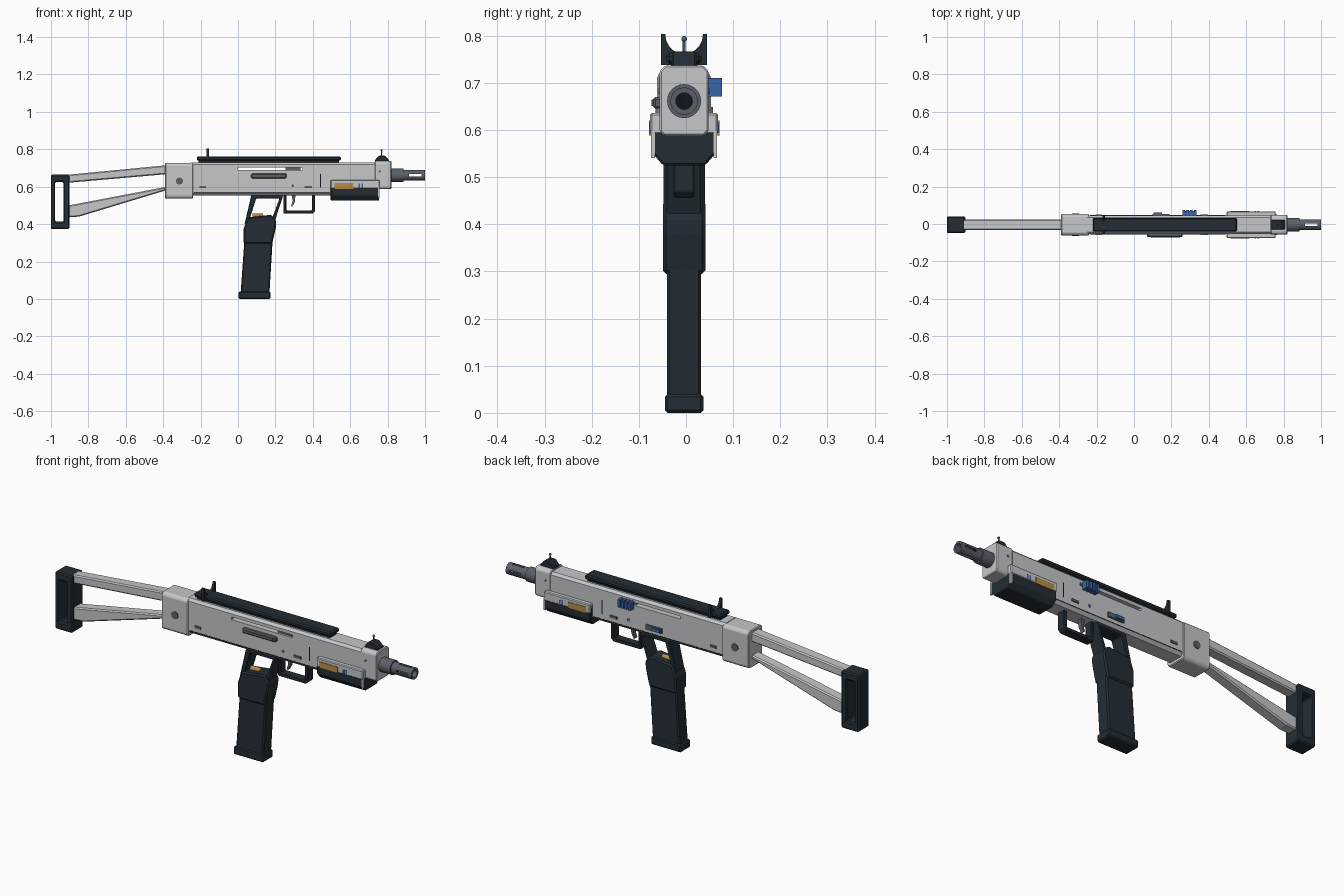
import bpy, bmesh, math
from mathutils import Vector, Matrix

if bpy.data.objects.get("Cube"):
    bpy.data.objects.remove(bpy.data.objects["Cube"])

YC = -0.004   # centre plane of the body


def material(name, rgb):
    m = bpy.data.materials.new(name)
    m.use_nodes = True
    m.diffuse_color = (*rgb, 1)
    b = next(n for n in m.node_tree.nodes if n.type == 'BSDF_PRINCIPLED')
    b.inputs["Base Color"].default_value = (*rgb, 1)
    return m


LIGHT = material("light_grey", (0.56, 0.57, 0.59))
DARK = material("dark_slate", (0.017, 0.027, 0.036))
GUN = material("gunmetal", (0.105, 0.12, 0.145))
BLACK = material("black", (0.006, 0.008, 0.01))
BLUE = material("blue", (0.04, 0.13, 0.4))
BRASS = material("brass", (0.46, 0.26, 0.06))


def finish(name, bm, mat, bevel=0.0):
    bmesh.ops.recalc_face_normals(bm, faces=bm.faces)
    me = bpy.data.meshes.new(name)
    bm.to_mesh(me)
    bm.free()
    me.materials.append(mat)
    ob = bpy.data.objects.new(name, me)
    bpy.context.collection.objects.link(ob)
    if bevel:
        mod = ob.modifiers.new("edge", 'BEVEL')
        mod.width, mod.segments, mod.limit_method = bevel, 1, 'ANGLE'
    return ob


def place(axis, p, d):
    # profile is (x, z) when extruded along y, (y, z) along x
    return Vector((p[0], YC + d, p[1])) if axis == 'y' else Vector((d, YC + p[0], p[1]))


def prism(name, pts, lo, hi, mat, axis='y', bevel=0.0):
    bm = bmesh.new()
    a, b = ([bm.verts.new(place(axis, p, d)) for p in pts] for d in (lo, hi))
    bm.faces.new(a)
    bm.faces.new(b)
    n = len(pts)
    for i in range(n):
        j = (i + 1) % n
        bm.faces.new((a[i], a[j], b[j], b[i]))
    return finish(name, bm, mat, bevel)


def ring(name, outer, inner, half, mat, bevel=0.0):
    bm = bmesh.new()
    loops = [[bm.verts.new(place('y', p, d)) for p in pts]
             for pts, d in ((outer, -half), (outer, half), (inner, half), (inner, -half))]
    n = len(outer)
    for k in range(4):
        a, b = loops[k], loops[(k + 1) % 4]
        for i in range(n):
            j = (i + 1) % n
            bm.faces.new((a[i], a[j], b[j], b[i]))
    return finish(name, bm, mat, bevel)


def rect(x0, x1, z0, z1):
    return [(x0, z0), (x1, z0), (x1, z1), (x0, z1)]


def box(name, x0, x1, y0, y1, z0, z1, mat, bevel=0.0):
    return prism(name, rect(x0, x1, z0, z1), y0, y1, mat, 'y', bevel)


def sides(name, x0, x1, y0, y1, z0, z1, mat, bevel=0.0):
    for side, s in (("left", 1), ("right", -1)):
        box(name + "_" + side, x0, x1, min(s * y0, s * y1), max(s * y0, s * y1), z0, z1, mat, bevel)


def rod(name, x, y, z, r, length, mat, axis='X', segs=24):
    bm = bmesh.new()
    turn = {'X': Matrix.Rotation(math.pi / 2, 4, 'Y'),
            'Y': Matrix.Rotation(math.pi / 2, 4, 'X'), 'Z': Matrix()}[axis]
    bmesh.ops.create_cone(bm, cap_ends=True, segments=segs, radius1=r, radius2=r, depth=length,
                          matrix=Matrix.Translation((x, YC + y, z)) @ turn)
    for f in bm.faces:
        f.smooth = len(f.verts) == 4
    for e in bm.edges:
        e.smooth = all(len(f.verts) == 4 for f in e.link_faces)
    return finish(name, bm, mat)


def cut(ob, cutter):
    mod = ob.modifiers.new("cut", 'BOOLEAN')
    mod.operation, mod.object = 'DIFFERENCE', cutter
    bpy.context.view_layer.objects.active = ob
    bpy.ops.object.modifier_apply(modifier="cut")
    bpy.data.objects.remove(cutter)


def chamfered(w, z0, z1, c0, c1):
    right = [(w - c0, z0), (w, z0 + c0), (w, z1 - c1), (w - c1, z1)]
    return right + [(-y, z) for y, z in reversed(right)]


# receiver with the long handle slot cut through it
receiver = prism("receiver", chamfered(0.05, 0.553, 0.73, 0.014, 0.012), -0.25, 0.74, LIGHT, 'x')
cut(receiver, box("slot_cutter", 0.0, 0.345, -0.2, 0.2, 0.688, 0.702, LIGHT))
prism("rear_block", chamfered(0.057, 0.537, 0.727, 0.012, 0.012), -0.39, -0.24, LIGHT, 'x', 0.004)
prism("front_block", chamfered(0.052, 0.587, 0.737, 0.01, 0.012), 0.73, 0.82, LIGHT, 'x', 0.004)
box("bolt", 0.255, 0.335, -0.04, 0.04, 0.686, 0.704, GUN)

# small side details
sides("lower_seam", -0.235, 0.49, 0.05, 0.051, 0.568, 0.571, BLACK)
sides("panel_seam", 0.439, 0.444, 0.05, 0.051, 0.595, 0.667, BLACK)
sides("rear_tab", -0.205, -0.17, 0.05, 0.055, 0.592, 0.604, GUN)
sides("front_tab", 0.355, 0.395, 0.05, 0.055, 0.592, 0.604, GUN)
box("ejection_cover", 0.07, 0.26, -0.066, -0.04, 0.645, 0.67, GUN, 0.005)
box("ejection_ridge", 0.09, 0.245, -0.069, -0.06, 0.651, 0.664, GUN)
rod("rear_pin", -0.313, 0, 0.63, 0.019, 0.122, GUN, 'Y')
rod("trigger_pin", 0.292, 0, 0.605, 0.007, 0.106, GUN, 'Y', 12)
rod("front_pin", 0.758, 0, 0.682, 0.006, 0.108, GUN, 'Y', 12)

# charging handle with ridges, and selector
box("charging_handle", 0.265, 0.33, 0.045, 0.074, 0.674, 0.707, BLUE, 0.003)
for i in range(4):
    x = 0.26 + i * 0.02
    box(f"handle_ridge_{i}", x, x + 0.013, 0.05, 0.08, 0.671, 0.71, BLUE)
box("selector_plate", 0.1, 0.19, 0.045, 0.058, 0.588, 0.612, GUN)
box("selector_switch", 0.105, 0.15, 0.055, 0.066, 0.593, 0.609, BLUE)

# barrel collar and slotted muzzle
BZ = 0.661
rod("barrel_collar", 0.85, 0, BZ, 0.036, 0.07, GUN)
muzzle = rod("muzzle", 0.935, 0, BZ, 0.029, 0.13, GUN)
cut(muzzle, rod("bore_cutter", 0.96, 0, BZ, 0.018, 0.12, GUN))
cut(muzzle, box("slot_cutter", 0.915, 0.98, -0.1, 0.1, BZ - 0.006, BZ + 0.006, GUN))
cut(muzzle, box("slot_cutter", 0.915, 0.98, -0.006, 0.006, BZ - 0.1, BZ + 0.1, GUN))
rod("bore", 0.902, 0, BZ, 0.0175, 0.006, BLACK)

# top rail
box("rail_base", -0.21, 0.54, -0.028, 0.028, 0.725, 0.745, DARK)
box("rail", -0.22, 0.55, -0.037, 0.037, 0.74, 0.762, DARK, 0.006)

# rear sight: a curved notch between two ears
arc = [(0.04 * math.cos(a), 0.803 - 0.042 * math.sin(a))
       for a in (math.pi * i / 10 for i in range(11))]
prism("rear_sight", [(0.049, 0.803)] + arc + [(-0.049, 0.803), (-0.049, 0.738), (0.049, 0.738)],
      -0.169, -0.156, DARK, 'x')

# front sight
prism("front_sight_base", [(0.73, 0.73), (0.81, 0.73), (0.805, 0.745), (0.785, 0.766),
                           (0.753, 0.766), (0.735, 0.745)], -0.026, 0.026, DARK, 'y', 0.004)
rod("front_sight_post", 0.768, 0, 0.775, 0.003, 0.03, GUN, 'Z', 10)
bm = bmesh.new()
bmesh.ops.create_uvsphere(bm, u_segments=12, v_segments=8, radius=0.006,
                          matrix=Matrix.Translation((0.768, YC, 0.793)))
finish("front_sight_bead", bm, GUN)

# handguard with light upper side panels
prism("handguard", [(-0.045, 0.525), (0.045, 0.525), (0.069, 0.553), (0.069, 0.592), (0.061, 0.628),
                    (-0.061, 0.628), (-0.069, 0.592), (-0.069, 0.553)], 0.495, 0.755, DARK, 'x', 0.004)
sides("handguard_panel", 0.495, 0.757, 0.045, 0.072, 0.59, 0.636, LIGHT, 0.004)
sides("handguard_lip", 0.748, 0.757, 0.062, 0.07, 0.54, 0.6, LIGHT)
sides("brass_plate", 0.515, 0.617, 0.07, 0.0745, 0.588, 0.62, BRASS)
for x in (0.645, 0.66):
    sides("blue_mark", x, x + 0.008, 0.07, 0.074, 0.594, 0.616, BLUE)

# grip frame, grip and magazine
ring("grip_frame", [(0.035, 0.4), (0.192, 0.4), (0.243, 0.558), (0.072, 0.558)],
     [(0.062, 0.425), (0.182, 0.43), (0.222, 0.537), (0.097, 0.537)], 0.036, DARK, 0.004)
prism("grip", [(0.03, 0.295), (0.183, 0.295), (0.202, 0.38), (0.205, 0.415), (0.178, 0.45),
               (0.052, 0.435), (0.03, 0.375)], -0.045, 0.045, DARK, 'y', 0.007)
rod("cartridge", 0.105, 0, 0.444, 0.013, 0.055, BRASS, 'X', 14)
prism("magazine", [(0.014, 0.03), (0.168, 0.03), (0.185, 0.31), (0.034, 0.31)],
      -0.036, 0.036, DARK, 'y', 0.006)
box("magazine_base", 0.004, 0.174, -0.041, 0.041, 0.0, 0.04, DARK, 0.006)

# trigger and guard
prism("trigger_guard", [(0.243, 0.558), (0.243, 0.456), (0.398, 0.456), (0.413, 0.47), (0.413, 0.558),
                        (0.395, 0.558), (0.395, 0.474), (0.258, 0.474), (0.258, 0.558)],
      -0.022, 0.022, DARK, 'y', 0.003)
prism("trigger", [(0.285, 0.56), (0.308, 0.56), (0.304, 0.52), (0.29, 0.493), (0.284, 0.497),
                  (0.293, 0.525)], -0.01, 0.01, GUN)

# skeleton stock
prism("stock_upper_arm", [(-0.92, 0.62), (-0.38, 0.667), (-0.38, 0.715), (-0.92, 0.663)],
      -0.029, 0.029, LIGHT, 'y', 0.006)
prism("stock_lower_arm", [(-0.92, 0.435), (-0.85, 0.44), (-0.38, 0.582), (-0.38, 0.6), (-0.92, 0.497)],
      -0.029, 0.029, LIGHT, 'y', 0.006)
ring("butt_pad", rect(-1.0, -0.902, 0.373, 0.664), rect(-0.978, -0.932, 0.414, 0.624),
     0.044, DARK, 0.006)
